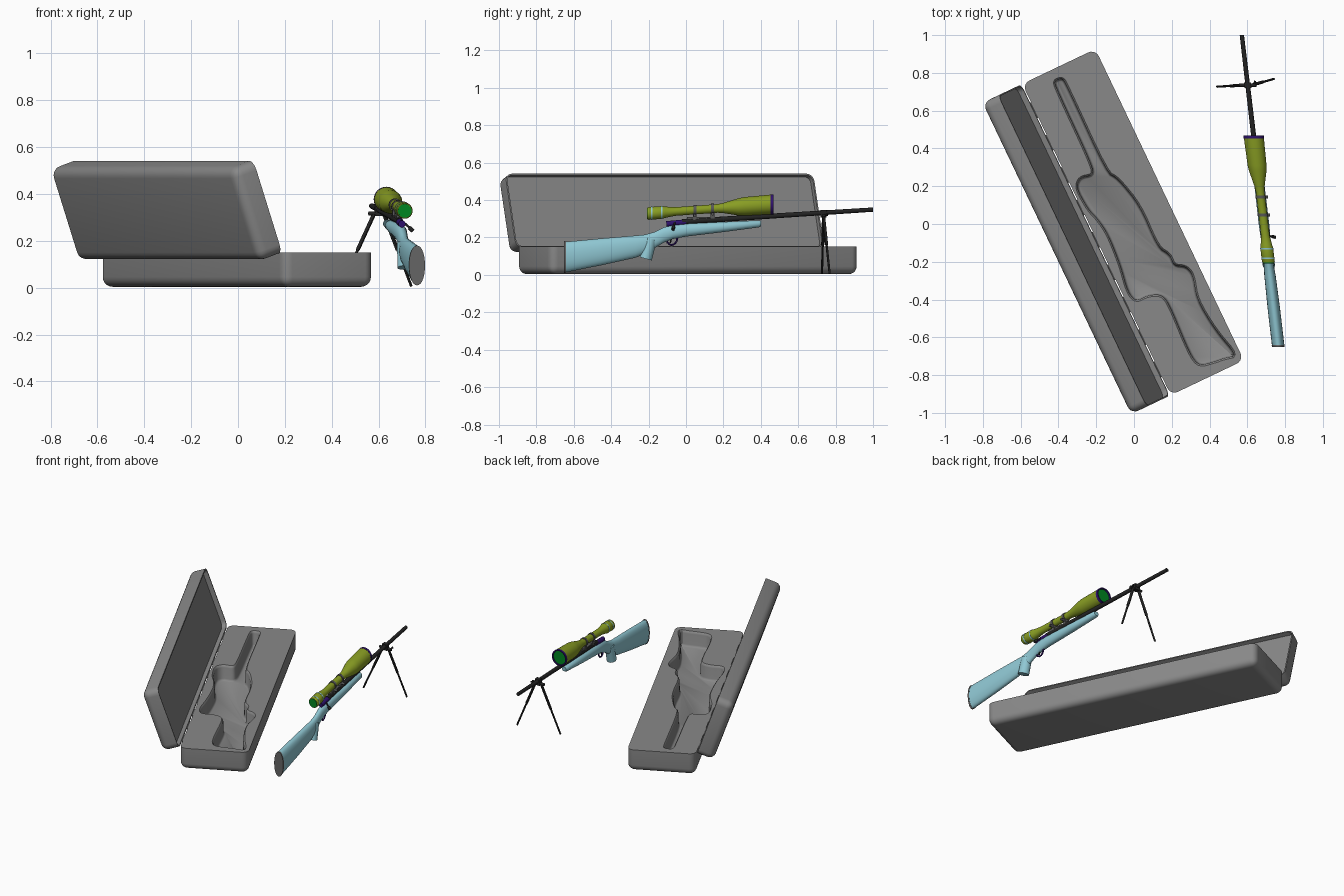
import bpy, bmesh, math
from mathutils import Matrix, Vector

if "Cube" in bpy.data.objects:
    bpy.data.objects.remove(bpy.data.objects["Cube"])

def material(name, rgb):
    m = bpy.data.materials.new(name)
    m.diffuse_color = (*rgb, 1)
    m.use_nodes = True
    m.node_tree.nodes["Principled BSDF"].inputs["Base Color"].default_value = m.diffuse_color
    return m

GREY = material("case_grey", (.25, .25, .25))
BLUE = material("stock_blue", (.28, .58, .66))
OLIVE = material("scope_olive", (.25, .34, .017))
BLACK = material("barrel_black", (.017, .017, .017))
PURPLE = material("trim_purple", (.03, .006, .16))
GREEN = material("lens_green", (.0, .24, .015))
STEEL = material("mount_grey", (.1, .1, .1))
PAD = material("pad_grey", (.13, .13, .13))

# case frame: turned about z.  rifle frame: y and z as in the world, x sheared along the barrel
CASE = Matrix.Translation((-.005, .01, 0)) @ Matrix.Rotation(math.radians(25.5), 4, 'Z')
RIFLE = Matrix(((1, -.117, 0, .688), (0, 1, 0, 0), (0, 0, 1, -.008), (0, 0, 0, 1)))

def finish(name, bm, mat, xf):
    bmesh.ops.recalc_face_normals(bm, faces=bm.faces)
    bm.transform(xf)
    me = bpy.data.meshes.new(name)
    bm.to_mesh(me)
    bm.free()
    me.materials.append(mat)
    ob = bpy.data.objects.new(name, me)
    bpy.context.collection.objects.link(ob)
    return ob

def rod(name, p, q, r, mat, r2=None, xf=RIFLE, n=16):
    p, q = Vector(p), Vector(q)
    bm = bmesh.new()
    m = Matrix.Translation((p + q) / 2) @ (q - p).to_track_quat('Z', 'Y').to_matrix().to_4x4()
    bmesh.ops.create_cone(bm, cap_ends=True, segments=n, radius1=r,
                          radius2=r if r2 is None else r2, depth=(q - p).length, matrix=m)
    return finish(name, bm, mat, xf)

def block(name, c, size, mat, xf=RIFLE):
    bm = bmesh.new()
    bmesh.ops.create_cube(bm, size=1, matrix=Matrix.Translation(c) @ Matrix.Diagonal((*size, 1)))
    return finish(name, bm, mat, xf)

def skin(rings_co):
    """Closed skin over equal-sized rings of points."""
    bm = bmesh.new()
    rings = [[bm.verts.new(p) for p in ring] for ring in rings_co]
    n = len(rings[0])
    for a, b in zip(rings, rings[1:]):
        for i in range(n):
            bm.faces.new((a[i], a[(i + 1) % n], b[(i + 1) % n], b[i]))
    bm.faces.new(rings[0])
    bm.faces.new(rings[-1])
    return bm

def loft(name, stations, mat, n=28, power=1.0):
    """Sections (y, centre z, half width, half height) skinned along y."""
    f = lambda c: math.copysign(abs(c) ** power, c)
    ang = [2 * math.pi * i / n for i in range(n)]
    return finish(name, skin([[(hw * f(math.cos(a)), y, z + hh * f(math.sin(a))) for a in ang]
                              for y, z, hw, hh in stations]), mat, RIFLE)

def tray(w, l, d, r):
    """Box with rounded sides and bottom and a sharp top rim."""
    bm = bmesh.new()
    bmesh.ops.create_cube(bm, size=1, matrix=Matrix.Translation((0, 0, d / 2)) @ Matrix.Diagonal((w, l, d, 1)))
    edges = [e for e in bm.edges if not all(v.co.z > d - .001 for v in e.verts)]
    bmesh.ops.bevel(bm, geom=edges, offset=r, segments=5, profile=.5, affect='EDGES')
    return bm

# ---- case base with rifle-shaped pocket, its walls rounded at the lip and floor
base = finish("case_base", tray(.429, 1.826, .147, .042), GREY, CASE @ Matrix.Translation((0, 0, .004)))
outline = [(-.055, .855), (-.01, .85), (-.005, .81), (-.012, .296), (.028, .243), (.071, .064), (.062, -.178),
           (.102, -.238), (.097, -.301), (.152, -.333), (.167, -.387), (.129, -.515), (.147, -.70),
           (.193, -.875), (.126, -.858), (.074, -.853), (-.012, -.838), (-.03, -.762), (-.014, -.459),
           (-.036, -.407), (-.096, -.384), (-.167, -.386), (-.185, -.324), (-.159, -.173),
           (-.148, -.002), (-.162, .092), (-.186, .163), (-.194, .295), (-.152, .334), (-.085, .316),
           (-.067, .364), (-.062, .81)]
pts = [Vector(p) for p in outline]
for _ in range(2):  # corner cutting softens the outline
    pts = [q for a, b in zip(pts, pts[1:] + pts[:1]) for q in (a.lerp(b, .22), a.lerp(b, .78))]

def pocket_ring(grow, z):  # outline runs clockwise, so its left side is outward
    ring = []
    for a, p, b in zip(pts[-1:] + pts[:-1], pts, pts[1:] + pts[:1]):
        t = (b - a).normalized()
        ring.append((p.x - t.y * grow, p.y + t.x * grow, z))
    return ring

cutter = finish("pocket_cutter", skin([pocket_ring(g, z) for g, z in (
    (-.013, .048), (-.007, .052), (-.003, .062), (-.001, .135), (.002, .144), (.008, .151), (.008, .2))]),
    GREY, CASE)
cutter.hide_render = True
mod = base.modifiers.new("pocket", 'BOOLEAN')
mod.operation, mod.solver, mod.object = 'DIFFERENCE', 'EXACT', cutter
bpy.context.view_layer.objects.active = base
bpy.ops.object.modifier_apply(modifier="pocket")
bpy.data.objects.remove(cutter)

# ---- open lid with a shallow recess, leaning back from the hinge
D, H, TILT = .108, .418, math.radians(71)
bm = tray(H, 1.826, D, .042)
rim = max(bm.faces, key=lambda f: f.calc_center_median().z)
bmesh.ops.inset_region(bm, faces=[rim], thickness=.008)
inner = bmesh.ops.extrude_face_region(bm, geom=[rim])['geom']
if rim.is_valid:
    bmesh.ops.delete(bm, geom=[rim], context='FACES_ONLY')
bmesh.ops.translate(bm, vec=(0, 0, -.03), verts=[v for v in inner if isinstance(v, bmesh.types.BMVert)])
s, c = math.sin(TILT), math.cos(TILT)
rim_mid = Vector((-.22 - c * H / 2, 0, .146 + s * H / 2))
finish("case_lid", bm, GREY, CASE @ Matrix.Translation(rim_mid - Vector((s, 0, c)) * D)
       @ Matrix.Rotation(TILT, 4, 'Y'))

# ---- hinge knuckles
for k in range(9):
    v = -.76 + k * .19
    rod(f"hinge_{k}", (-.217, v - .045, .147), (-.217, v + .045, .147), .0045, GREY, xf=CASE, n=10)

# ---- stock, grip and butt pad: (y, top, bottom, half width)
prof = [(-.642, .185, .022, .033), (-.45, .203, .06, .033), (-.27, .218, .10, .03), (-.22, .223, .12, .026),
        (-.17, .237, .15, .022), (-.12, .262, .18, .022), (-.07, .275, .20, .026), (0, .282, .213, .028),
        (.2, .291, .237, .027), (.39, .30, .262, .023), (.402, .296, .268, .016)]
loft("stock", [(y, (t + b) / 2, w, (t - b) / 2) for y, t, b, w in prof], BLUE, power=.95)
loft("butt_pad", [(-.652, .103, .034, .085), (-.641, .1035, .034, .083)], PAD, power=.95)
rod("pistol_grip", (0, -.185, .20), (0, -.215, .094), .03, BLUE, .033, n=20)

# ---- barrel, receiver, bolt and trigger
axis = lambda y: .293 + .064 * y
rod("barrel", (0, -.02, axis(-.02)), (0, 1, axis(1)), .015, BLACK, .0115)
rod("receiver", (0, -.105, axis(-.105) - .006), (0, 0, axis(0) - .003), .015, PURPLE)
rod("bolt_arm", (.01, -.06, .288), (.042, -.068, .26), .005, BLACK)
rod("bolt_knob", (.036, -.066, .265), (.05, -.07, .25), .009, BLACK)
guard = [(-.105, .20), (-.098, .178), (-.08, .167), (-.062, .172), (-.05, .188), (-.045, .21)]
for i, (a, b) in enumerate(zip(guard, guard[1:])):
    rod(f"trigger_guard_{i}", (0, *a), (0, *b), .005, PURPLE, n=8)
rod("trigger", (0, -.078, .205), (0, -.084, .178), .004, BLACK, n=8)

# ---- telescopic sight
sight = lambda y: .351 + .073 * y
turned = lambda name, rows, mat: loft(name, [(y, sight(y), r, r) for y, r in rows], mat)
turned("scope_body", [(-.205, .031), (-.2, .034), (-.125, .034), (-.11, .03), (-.06, .023), (.17, .023),
                      (.2, .027), (.28, .046), (.31, .05), (.456, .053)], OLIVE)
turned("objective_rim", [(.452, .054), (.468, .054), (.468, .047), (.457, .046)], PURPLE)
turned("front_lens", [(.455, .045), (.461, .045)], GREEN)
turned("rear_lens", [(-.208, .029), (-.203, .029)], GREEN)
for i, y in enumerate((-.182, -.13)):
    turned(f"scope_band_{i}", [(y - .004, .035), (y + .004, .035)], BLUE)

# ---- scope mounts
for i, y in enumerate((.047, .142)):
    turned(f"mount_ring_{i}", [(y - .008, .0275), (y + .008, .0275)], STEEL)
    block(f"mount_foot_{i}", (0, y, sight(y) - .035), (.026, .02, .035), STEEL)
    rod(f"mount_knob_{i}", (.01, y, sight(y) - .028), (.038, y, sight(y) - .028), .008, STEEL)
block("mount_rail", (0, .095, .311), (.02, .18, .012), STEEL)

# ---- bipod
block("bipod_clamp", (0, .735, .335), (.036, .03, .04), BLACK)
rod("bipod_bar", (-.045, .735, .325), (.045, .735, .325), .009, BLACK)
rod("bipod_screw", (.035, .735, .325), (.042, .757, .33), .006, BLACK, n=8)
for side, foot in (("left", (-.163, .727, .014)), ("right", (.142, .768, .014))):
    hip = Vector((math.copysign(.02, foot[0]), .735, .325))
    knee = hip.lerp(Vector(foot), .5)
    rod(f"bipod_{side}_upper", hip, knee, .0085, BLACK, n=10)
    rod(f"bipod_{side}_lower", knee, foot, .006, BLACK, n=10)

# ---- smooth shading with sharp edges kept
bpy.ops.object.select_all(action='SELECT')
bpy.context.view_layer.objects.active = base
bpy.ops.object.shade_smooth_by_angle(angle=math.radians(35))
